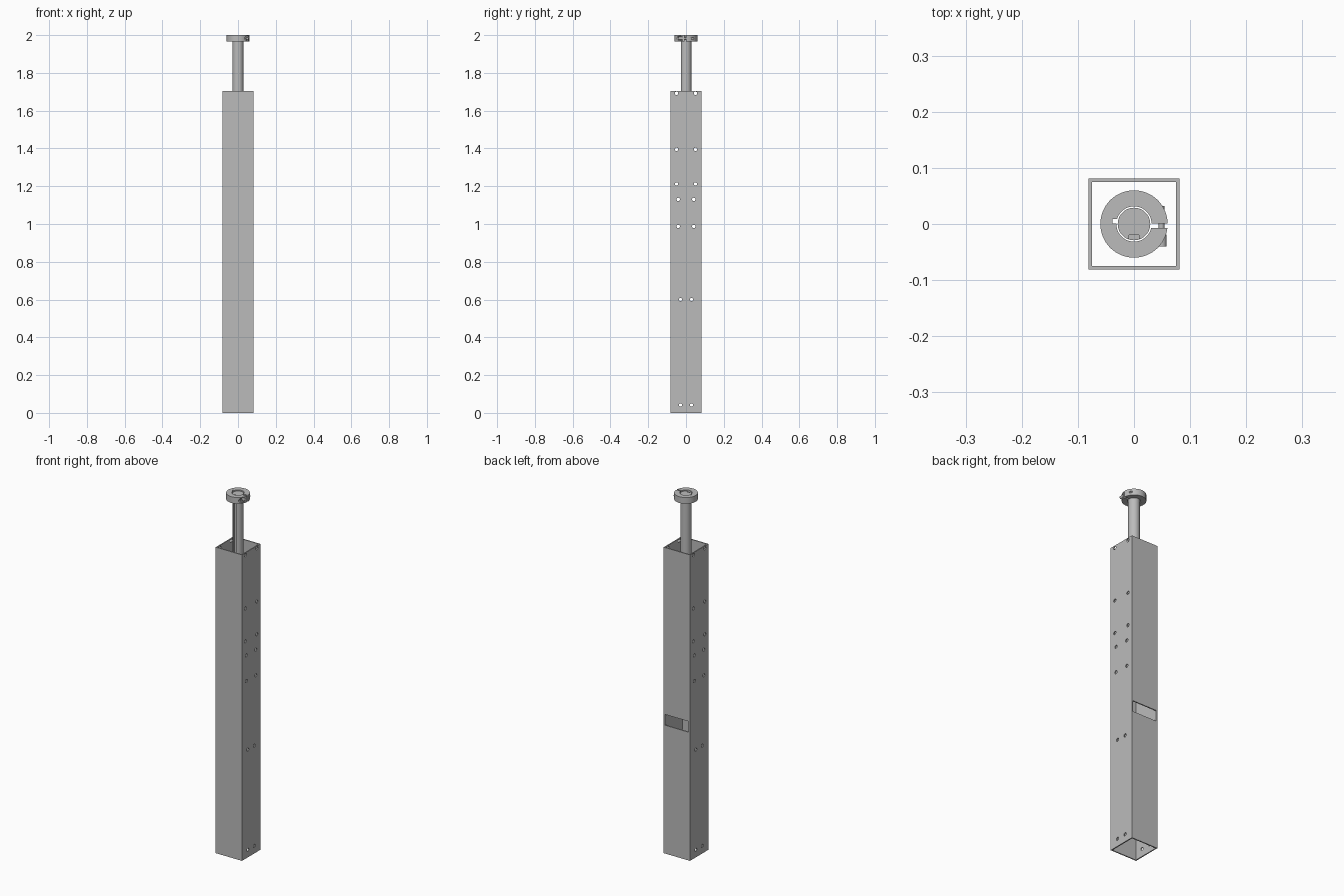
import bpy
import math
from mathutils import Matrix

if "Cube" in bpy.data.objects:
    bpy.data.objects.remove(bpy.data.objects["Cube"])

steel = bpy.data.materials.new("grey_steel")
steel.use_nodes = True
GREY = (0.5, 0.5, 0.5, 1)
steel.diffuse_color = GREY
steel.node_tree.nodes["Principled BSDF"].inputs["Base Color"].default_value = GREY


def box(name, x, y, z):
    """Box from (min, max) ranges."""
    bpy.ops.mesh.primitive_cube_add(size=1)
    ob = bpy.context.object
    ob.name = name
    centre = [sum(r) / 2 for r in (x, y, z)]
    size = [r[1] - r[0] for r in (x, y, z)]
    ob.data.transform(Matrix.Translation(centre) @ Matrix.Diagonal((*size, 1)))
    ob.data.materials.append(steel)
    return ob


def rod(name, radius, start, end, axis="Z", at=(0, 0), sides=32):
    """Cylinder along an axis; at holds the two other coordinates in order."""
    bpy.ops.mesh.primitive_cylinder_add(vertices=sides, radius=radius, depth=end - start)
    ob = bpy.context.object
    ob.name = name
    mid = (start + end) / 2
    if axis == "X":
        m = Matrix.Translation((mid, *at)) @ Matrix.Rotation(math.pi / 2, 4, "Y")
    elif axis == "Y":
        m = Matrix.Translation((at[0], mid, at[1])) @ Matrix.Rotation(math.pi / 2, 4, "X")
    else:
        m = Matrix.Translation((*at, mid))
    ob.data.transform(m)
    ob.data.materials.append(steel)
    return ob


def cut(target, *cutters):
    """Subtract the cutters, then remove them."""
    for c in cutters:
        mod = target.modifiers.new("cut", "BOOLEAN")
        mod.operation, mod.solver, mod.object = "DIFFERENCE", "EXACT", c
        bpy.ops.object.select_all(action="DESELECT")
        target.select_set(True)
        bpy.context.view_layer.objects.active = target
        bpy.ops.object.modifier_apply(modifier=mod.name)
        bpy.data.objects.remove(c)


def smooth(ob):
    bpy.ops.object.select_all(action="DESELECT")
    ob.select_set(True)
    bpy.context.view_layer.objects.active = ob
    bpy.ops.object.shade_smooth_by_angle(angle=math.radians(30))


# Square tube, open at both ends
W, INNER, TUBE_TOP = 0.081, 0.075, 1.705
tube = box("square_tube", (-W, W), (-W, W), (0, TUBE_TOP))
cut(tube, box("bore", (-INNER, INNER), (-INNER, INNER), (-0.1, 1.8)))

# Pairs of bolt holes through both side walls: height, half spacing
HOLES = [(1.692, 0.05), (1.395, 0.05), (1.212, 0.05), (1.13, 0.041),
         (0.987, 0.041), (0.6, 0.029), (0.042, 0.029)]
for z, y in HOLES:
    for side in (-1, 1):
        cut(tube, rod("hole", 0.009, -0.1, 0.1, "X", (side * y, z), 16))

# Wide window in the back wall
cut(tube, box("window", (-0.073, 0.073), (0.05, 0.1), (0.715, 0.775)))

# Shaft with a keyway along the front
shaft = rod("shaft", 0.029, 1.15, 1.995, sides=48)
cut(shaft, box("keyway", (-0.009, 0.009), (-0.04, -0.02), (1.3, 2.1)))
smooth(shaft)

# Split clamping collar
MID = 1.9825
collar = rod("clamp_collar", 0.06, 1.965, 2.0, sides=64)
cut(collar,
    rod("collar_bore", 0.0315, 1.9, 2.1, sides=48),
    box("split", (0.02, 0.08), (-0.007, 0.001), (1.9, 2.1)),
    box("relief", (-0.038, -0.02), (0.001, 0.009), (1.9, 2.1)),
    rod("counterbore", 0.0125, -0.1, -0.019, "Y", (0.049, MID)),
    rod("screw_hole", 0.0055, -0.03, 0.1, "Y", (0.049, MID), 24))
smooth(collar)

# Clamping screw with a socket head
screw = rod("clamp_screw", 0.005, -0.03, 0.032, "Y", (0.049, MID), 24)
head = rod("screw_head", 0.009, -0.04, -0.019, "Y", (0.049, MID), 24)
cut(head, rod("hex_socket", 0.005, -0.06, -0.031, "Y", (0.049, MID), 6))
for part in (screw, head):
    smooth(part)
